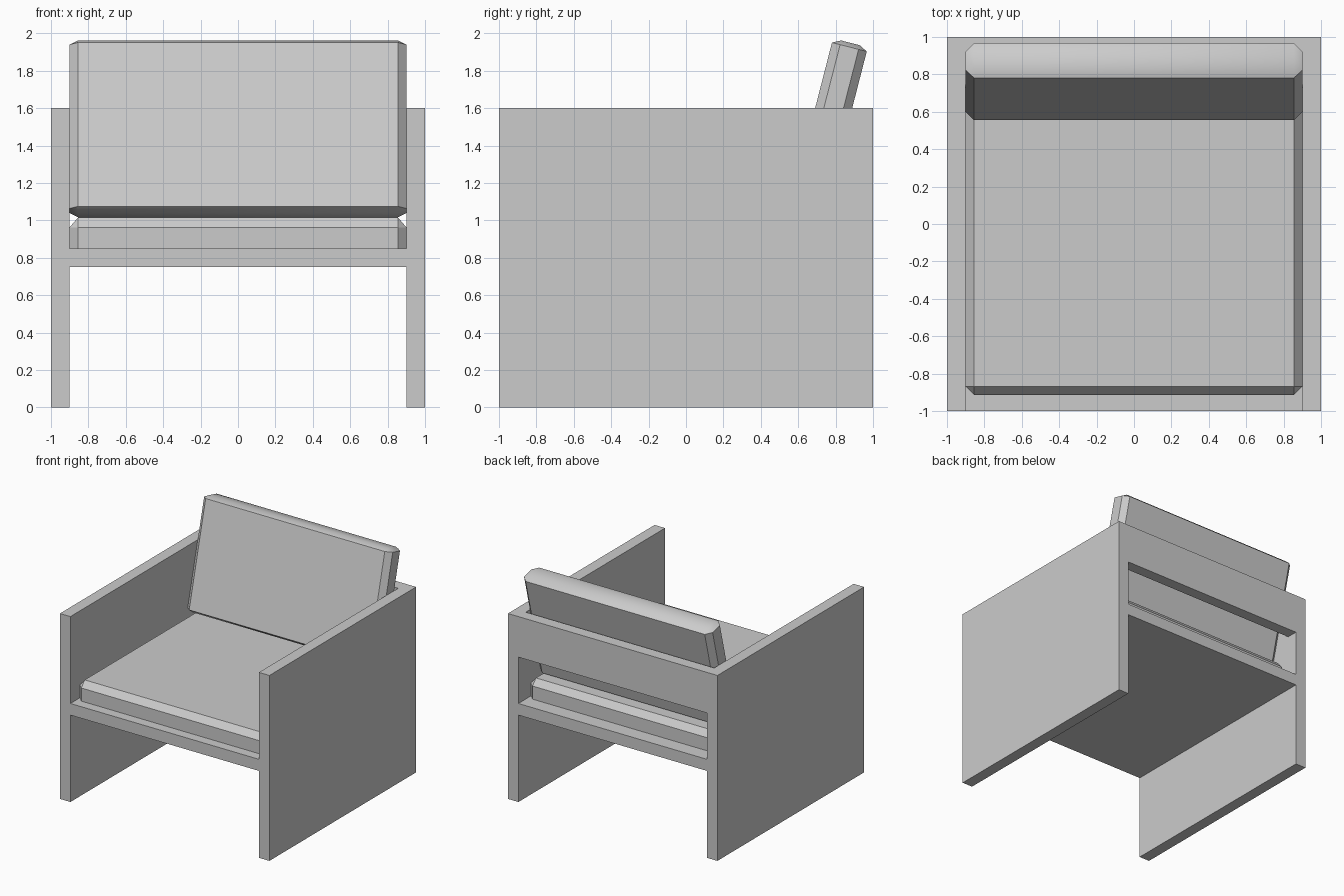
import bpy, bmesh, math
from mathutils import Matrix, Vector

default = bpy.data.objects.get("Cube")
if default:
    bpy.data.objects.remove(default, do_unlink=True)

grey = bpy.data.materials.new("plain_grey")
grey.use_nodes = True
GREY = (0.6, 0.6, 0.6, 1)
grey.diffuse_color = GREY
grey.node_tree.nodes["Principled BSDF"].inputs["Base Color"].default_value = GREY


def add_object(name, bm):
    mesh = bpy.data.meshes.new(name)
    bm.to_mesh(mesh)
    bm.free()
    mesh.materials.append(grey)
    obj = bpy.data.objects.new(name, mesh)
    bpy.context.collection.objects.link(obj)
    return obj


def board(name, low, high):
    """Plain box between two opposite corners."""
    low, high = Vector(low), Vector(high)
    bm = bmesh.new()
    bmesh.ops.create_cube(bm, size=1)
    bmesh.ops.scale(bm, vec=high - low, verts=bm.verts)
    bmesh.ops.translate(bm, vec=(low + high) / 2, verts=bm.verts)
    return add_object(name, bm)


def cushion(name, size, chamfer, centre, lean=0):
    """Box with its own chamfer width along each axis, leaned about x."""
    bm = bmesh.new()
    bmesh.ops.create_cube(bm, size=1)
    bmesh.ops.scale(bm, vec=[s / c for s, c in zip(size, chamfer)], verts=bm.verts)
    bmesh.ops.bevel(bm, geom=bm.edges[:], offset=1, segments=1,
                    affect='EDGES', clamp_overlap=False)
    bmesh.ops.scale(bm, vec=chamfer, verts=bm.verts)
    bm.normal_update()
    obj = add_object(name, bm)
    obj.data.transform(Matrix.Translation(centre) @ Matrix.Rotation(lean, 4, 'X'))
    bpy.ops.object.select_all(action='DESELECT')
    obj.select_set(True)
    bpy.context.view_layer.objects.active = obj
    bpy.ops.object.shade_smooth_by_angle(angle=math.radians(30))
    return obj


# Frame: two side panels, seat board and back rail
board("left_side_panel", (0.9, -1, 0), (1, 1, 1.6))
board("right_side_panel", (-1, -1, 0), (-0.9, 1, 1.6))
board("seat_board", (-0.9, -1, 0.75), (0.9, 1, 0.85))
board("back_rail", (-0.9, 0.9, 1.25), (0.9, 1, 1.6))

# Cushions: flat seat, leaning back
cushion("seat_cushion", (1.8, 1.785, 0.22), (0.045, 0.045, 0.053), (0, -0.022, 0.906))
cushion("back_cushion", (1.8, 0.192, 0.95), (0.045, 0.045, 0.023),
        (0, 0.761, 1.489), math.radians(-14.4))
